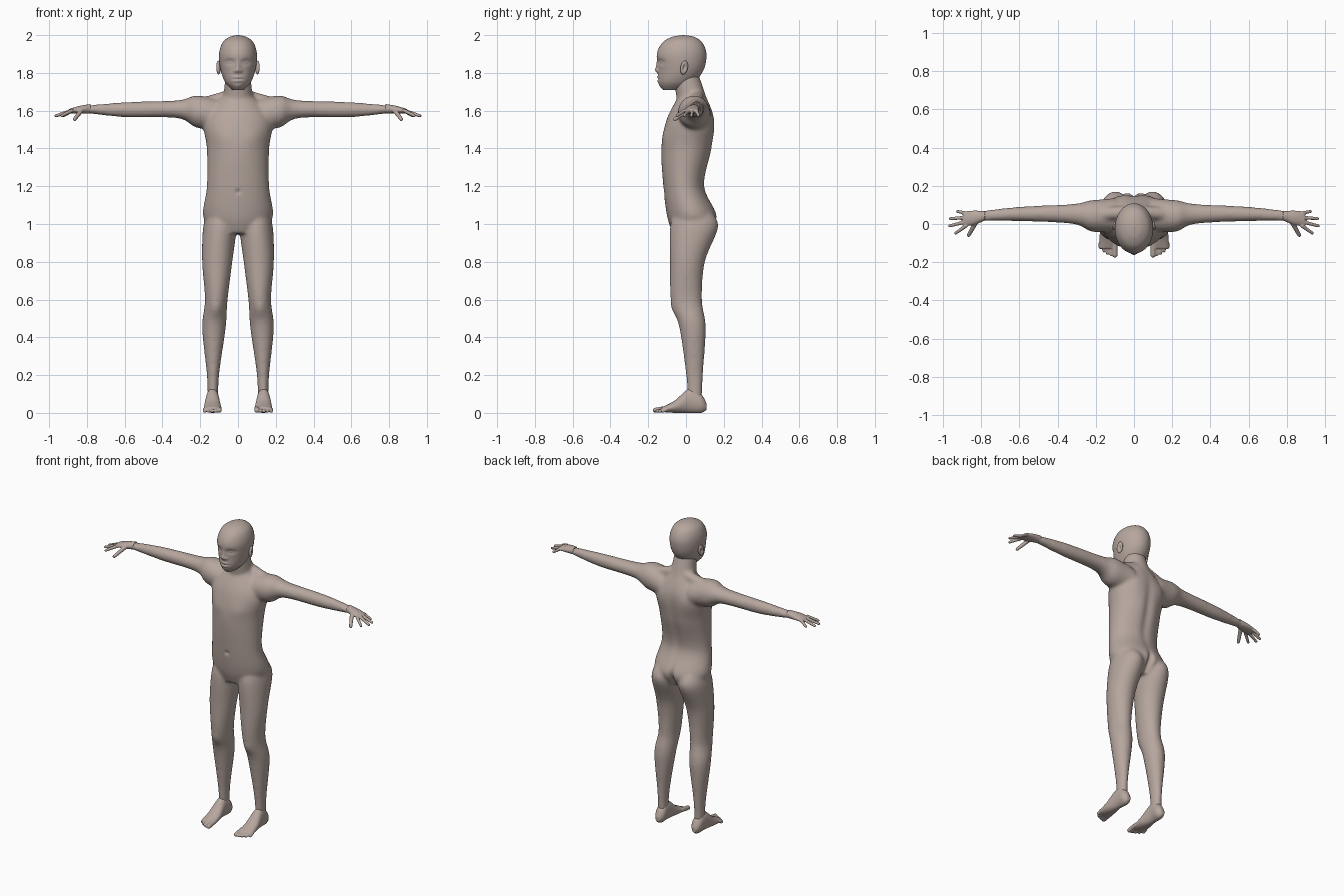
import bpy, bmesh, math
from mathutils import Vector, Matrix

FRONT, BACK = -1, 1
SIDES = {"left": 1, "right": -1}

if "Cube" in bpy.data.objects:
    bpy.data.objects.remove(bpy.data.objects["Cube"], do_unlink=True)

skin = bpy.data.materials.new("warm_taupe")
skin.use_nodes = True
skin.diffuse_color = (.47, .385, .345, 1)
shader = next(node for node in skin.node_tree.nodes if node.type == 'BSDF_PRINCIPLED')
shader.inputs["Base Color"].default_value = skin.diffuse_color
shader.inputs["Roughness"].default_value = .7


def spline(before, start, end, after, t):
    """Catmull-Rom blend of four neighbouring rows."""
    return [b + t / 2 * (c - a + t * (2 * a - 5 * b + 4 * c - d + t * (3 * (b - c) + d - a)))
            for a, b, c, d in zip(before, start, end, after)]


def loft(bm, axis, rows, side=1, segments=48, steps=10):
    """Rounded tube; each row is (position on axis, a_min, a_max, b_min, b_max)."""
    last = len(rows) - 1
    fine = [spline(rows[max(i - 1, 0)], rows[i], rows[i + 1], rows[min(i + 2, last)], k / steps)
            for i in range(last) for k in range(steps)] + [rows[-1]]
    rings = []
    for along, a_min, a_max, b_min, b_max in fine:
        ring = []
        for k in range(segments):
            angle = math.tau * k / segments
            a = (a_min + a_max + (a_max - a_min) * math.cos(angle)) / 2
            b = (b_min + b_max + (b_max - b_min) * math.sin(angle)) / 2
            x, y, z = {'x': (along, a, b), 'y': (a, along, b), 'z': (a, b, along)}[axis]
            ring.append(bm.verts.new((x * side, y, z)))
        rings.append(ring)
    for lower, upper in zip(rings, rings[1:]):
        for k in range(segments):
            bm.faces.new((lower[k - 1], lower[k], upper[k], upper[k - 1]))
    bm.faces.new(rings[0][::-1])
    bm.faces.new(rings[-1])


def capsule(bm, start, end, start_radius, end_radius, side=1):
    """Round-ended tapered stick."""
    start, end = (Vector((x * side, y, z)) for x, y, z in (start, end))
    turn = (end - start).to_track_quat('Z', 'Y')
    ball = bmesh.ops.create_uvsphere(bm, u_segments=16, v_segments=11, radius=1)
    for vert in ball['verts']:
        centre, radius = (end, end_radius) if vert.co.z > 0 else (start, start_radius)
        vert.co = centre + turn @ vert.co * radius


def finish(bm, name, voxel=None, smooth=4):
    """Make a smooth object, fusing overlapping pieces when a voxel size is given."""
    bmesh.ops.recalc_face_normals(bm, faces=bm.faces)
    mesh = bpy.data.meshes.new(name)
    bm.to_mesh(mesh)
    bm.free()
    obj = bpy.data.objects.new(name, mesh)
    bpy.context.scene.collection.objects.link(obj)
    if voxel:
        fuse = obj.modifiers.new("fuse", 'REMESH')
        fuse.mode, fuse.voxel_size = 'VOXEL', voxel
        relax = obj.modifiers.new("relax", 'SMOOTH')
        relax.factor, relax.iterations = .5, smooth
        graph = bpy.context.evaluated_depsgraph_get()
        obj.data = bpy.data.meshes.new_from_object(obj.evaluated_get(graph))
        obj.modifiers.clear()
        bpy.data.meshes.remove(mesh)
    obj.data.materials.clear()
    obj.data.materials.append(skin)
    for face in obj.data.polygons:
        face.use_smooth = True
    return obj


def swell(obj, facing, x, z, wide, tall, amount):
    """Soft mirrored bump (or hollow, when negative) on the front or back."""
    for vert in obj.data.vertices:
        if vert.co.y * facing > 0:
            reach = ((abs(vert.co.x) - x) / wide) ** 2 + ((vert.co.z - z) / tall) ** 2
            vert.co.y += facing * amount * math.exp(-reach)


# Trunk and neck: height, half width, front, back
body_mesh = bmesh.new()
trunk = [(.95, .12, -.07, .11), (1.04, .185, -.1, .165), (1.2, .165, -.12, .1),
         (1.4, .165, -.13, .14), (1.56, .18, -.1, .15), (1.69, .07, -.03, .1)]
loft(body_mesh, 'z', [(z, -half, half, front, back) for z, half, front, back in trunk])
capsule(body_mesh, (0, .04, 1.62), (0, 0, 1.78), .085, .068)

# Limbs
leg = [(1.06, .04, .16, -.06, .14), (.98, .01, .185, -.085, .17), (.8, .03, .19, -.085, .1),
       (.6, .055, .175, -.08, .085), (.45, .065, .19, -.035, .105), (.2, .1, .165, 0, .09),
       (.05, .105, .16, .01, .085)]
arm = [(.1, -.04, .13, 1.5, 1.66), (.22, -.04, .125, 1.51, 1.68), (.32, 0, .105, 1.56, 1.655),
       (.6, .015, .09, 1.565, 1.645), (.83, .015, .065, 1.59, 1.625)]
for side in SIDES.values():
    loft(body_mesh, 'z', leg, side)
    loft(body_mesh, 'x', arm, side)
    # Slope from the neck to the shoulder
    capsule(body_mesh, (.05, .06, 1.675), (.19, .05, 1.635), .035, .035, side)
body = finish(body_mesh, "body", voxel=.008, smooth=18)
# Navel, spine groove, seat, chest, shoulder blades, knees
swell(body, FRONT, x=0, z=1.17, wide=.012, tall=.012, amount=-.01)
swell(body, BACK, x=0, z=1.36, wide=.03, tall=.2, amount=-.012)
swell(body, BACK, x=0, z=1, wide=.016, tall=.06, amount=-.03)
swell(body, FRONT, x=.08, z=1.46, wide=.06, tall=.05, amount=.006)
swell(body, BACK, x=.1, z=1.52, wide=.05, tall=.08, amount=.008)
swell(body, FRONT, x=.115, z=.55, wide=.03, tall=.04, amount=.008)

# Head: height, half width, front, back
head_mesh = bmesh.new()
skull = [(1.71, .03, -.12, -.02), (1.75, .068, -.145, .045), (1.82, .093, -.147, .095),
         (1.9, .1, -.154, .108), (1.96, .082, -.125, .086), (1.99, .045, -.075, .045),
         (2, .003, -.02, -.01)]
loft(head_mesh, 'z', [(z, -half, half, front, back) for z, half, front, back in skull],
     segments=128, steps=16)
head = finish(head_mesh, "head")
# Eye sockets and eyeballs
swell(head, FRONT, x=.043, z=1.857, wide=.024, tall=.014, amount=-.013)
swell(head, FRONT, x=.043, z=1.856, wide=.015, tall=.008, amount=.007)
# Nose tip, ridge and nostrils
swell(head, FRONT, x=0, z=1.815, wide=.013, tall=.016, amount=.015)
swell(head, FRONT, x=0, z=1.84, wide=.011, tall=.02, amount=.007)
swell(head, FRONT, x=.016, z=1.81, wide=.009, tall=.009, amount=.007)
# Lips with the mouth line between them, then chin
for lip in (1.757, 1.777):
    swell(head, FRONT, x=0, z=lip, wide=.024, tall=.007, amount=.006)
swell(head, FRONT, x=0, z=1.767, wide=.026, tall=.004, amount=-.004)
swell(head, FRONT, x=0, z=1.73, wide=.025, tall=.014, amount=.004)

# Feet, hands and ears
foot = [(.109, .12, .147, .015, .05), (.08, .1, .165, 0, .1), (.02, .1, .17, 0, .13),
        (-.06, .09, .18, 0, .065), (-.128, .09, .18, .005, .03)]
palm = [(.78, .018, .068, 1.585, 1.635), (.84, -.005, .07, 1.585, 1.625),
        (.895, -.01, .065, 1.585, 1.608)]
for word, side in SIDES.items():
    foot_mesh = bmesh.new()
    loft(foot_mesh, 'y', foot, side)
    for i in range(5):
        radius = .0095 if i else .014
        x, tip = .1 + .019 * i, -.162 + .0025 * i * i
        capsule(foot_mesh, (x, -.1, radius + .01), (x, tip, radius), radius, radius, side)
    finish(foot_mesh, word + "_foot", voxel=.004)

    hand_mesh = bmesh.new()
    loft(hand_mesh, 'x', palm, side)
    for i in range(4):
        tip = (.967 - .017 * (i - 1.4) ** 2, -.048 + .038 * i, 1.573)
        capsule(hand_mesh, (.88, -.01 + .022 * i, 1.6), tip, .0105, .008, side)
    # Thumb
    capsule(hand_mesh, (.83, .005, 1.6), (.865, -.058, 1.555), .013, .01, side)
    finish(hand_mesh, word + "_hand", voxel=.0035)

    # Flat tilted shell with a hollow on its outer face
    ear_mesh = bmesh.new()
    place = (Matrix.Translation((.103 * side, -.01, 1.828)) @ Matrix.Rotation(-.2, 4, 'X')
             @ Matrix.Rotation(.3 * side, 4, 'Z') @ Matrix.Diagonal((.012, .02, .037, 1)))
    ball = bmesh.ops.create_uvsphere(ear_mesh, u_segments=40, v_segments=32, radius=1)
    for vert in ball['verts']:
        if vert.co.x * side > 0:
            vert.co.x *= 1 - math.exp(-4 * (vert.co.y ** 2 + vert.co.z ** 2))
        vert.co = place @ vert.co
    finish(ear_mesh, word + "_ear")
